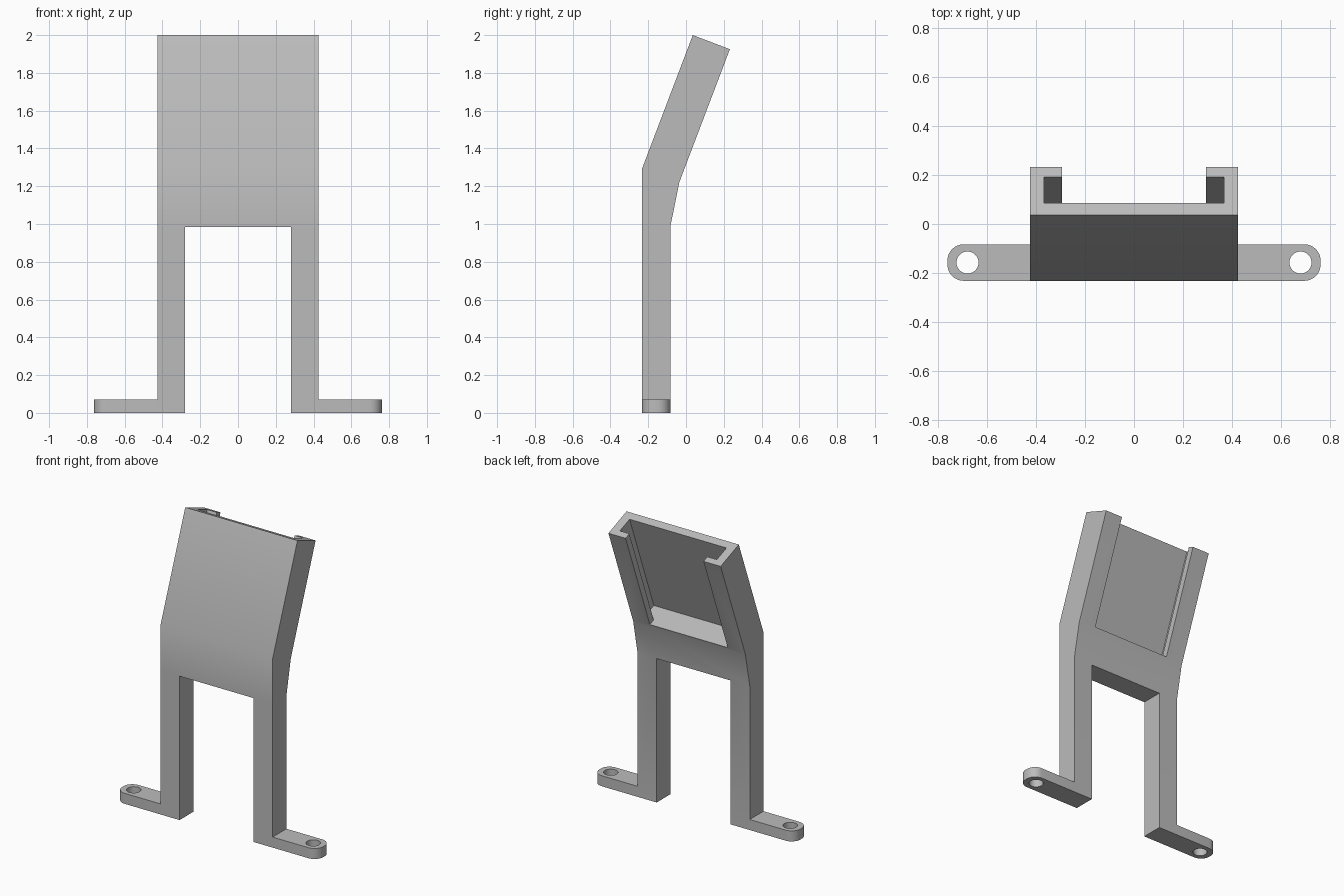
import bpy
import bmesh
import math
from mathutils import Matrix, Vector

cube = bpy.data.objects.get("Cube")
if cube:
    bpy.data.objects.remove(cube, do_unlink=True)

grey = bpy.data.materials.new("light grey plastic")
grey.use_nodes = True
colour = (0.5, 0.5, 0.5, 1)
grey.diffuse_color = colour
grey.node_tree.nodes["Principled BSDF"].inputs["Base Color"].default_value = colour

FRONT, BACK = -0.232, -0.083      # depth of the legs and feet
HALF, INNER = 0.425, 0.28         # outer and inner half widths
FOOT_H, GAP_TOP = 0.072, 0.985
X_AXIS = Matrix(((0, 0, 1, 0), (1, 0, 0, 0), (0, 1, 0, 0), (0, 0, 0, 1)))  # profile yz, sweep x


def prism(name, outline, low, high, frame=Matrix()):
    """Sweep a flat outline from low to high along the third axis of a frame."""
    bm = bmesh.new()
    face = bm.faces.new([bm.verts.new((a, b, low)) for a, b in outline])
    swept = bmesh.ops.extrude_face_region(bm, geom=[face])["geom"]
    verts = [v for v in swept if isinstance(v, bmesh.types.BMVert)]
    bmesh.ops.translate(bm, verts=verts, vec=(0, 0, high - low))
    bmesh.ops.transform(bm, matrix=frame, verts=bm.verts)
    bmesh.ops.recalc_face_normals(bm, faces=bm.faces)
    mesh = bpy.data.meshes.new(name)
    bm.to_mesh(mesh)
    bm.free()
    mesh.materials.append(grey)
    obj = bpy.data.objects.new(name, mesh)
    bpy.context.collection.objects.link(obj)
    return obj


def box(a0, a1, b0, b1):
    return [(a0, b0), (a1, b0), (a1, b1), (a0, b1)]


def arc(cx, cy, r, start, end, steps):
    angles = [math.radians(start + (end - start) * i / steps) for i in range(steps + 1)]
    return [(cx + r * math.cos(t), cy + r * math.sin(t)) for t in angles]


def activate(obj):
    bpy.ops.object.select_all(action='DESELECT')
    obj.select_set(True)
    bpy.context.view_layer.objects.active = obj


def cut(obj, cutter):
    mod = obj.modifiers.new("cut", 'BOOLEAN')
    mod.operation, mod.solver, mod.object = 'DIFFERENCE', 'EXACT', cutter
    activate(obj)
    bpy.ops.object.modifier_apply(modifier=mod.name)
    bpy.data.objects.remove(cutter, do_unlink=True)


# Bent body with two legs and a leaning holder
bend = Vector((FRONT, 1.295))
top = Vector((0.036, 2.0))
up = (top - bend).normalized()
out = Vector((up.y, -up.x))       # from the holder's front towards its back
length, depth = (top - bend).length, 0.21
side = [(FRONT, 0), (BACK, 0), (BACK, GAP_TOP), tuple(bend + out * depth),
        tuple(top + out * depth), tuple(top), tuple(bend), (FRONT, GAP_TOP)]
body = prism("stand_body", side, -HALF, HALF, X_AXIS)
cut(body, prism("leg_gap", box(FRONT - 0.1, BACK + 0.1, -0.1, GAP_TOP), -INNER, INNER, X_AXIS))

# Open-topped slot, narrower between its two back lips
frame = Matrix(((1, 0, 0, 0), (0, out.x, up.x, bend.x), (0, out.y, up.y, bend.y), (0, 0, 0, 1)))
mouth, pocket = 0.295, 0.367
slot = [(-pocket, 0.054), (pocket, 0.054), (pocket, 0.166), (mouth, 0.166),
        (mouth, 0.3), (-mouth, 0.3), (-mouth, 0.166), (-pocket, 0.166)]
cut(body, prism("slot", slot, 0.015, length + 0.1, frame))

# Feet with rounded ends and screw holes
parts = [body]
END, R = 0.762, 0.066
for name, s in (("left_foot", 1), ("right_foot", -1)):
    outline = [(HALF, BACK), (HALF, FRONT)]
    outline += arc(END - R, FRONT + R, R, -90, 0, 8) + arc(END - R, BACK - R, R, 0, 90, 8)
    mirror = Matrix.Diagonal((s, 1, 1, 1))
    foot = prism(name, outline, 0, FOOT_H, mirror)
    hole = arc(0.68, (FRONT + BACK) / 2, 0.045, 0, 348.75, 31)
    cut(foot, prism("screw_hole", hole, -0.1, FOOT_H + 0.1, mirror))
    parts.append(foot)

for obj in parts:
    activate(obj)
    bpy.ops.object.shade_smooth_by_angle(angle=math.radians(30))
